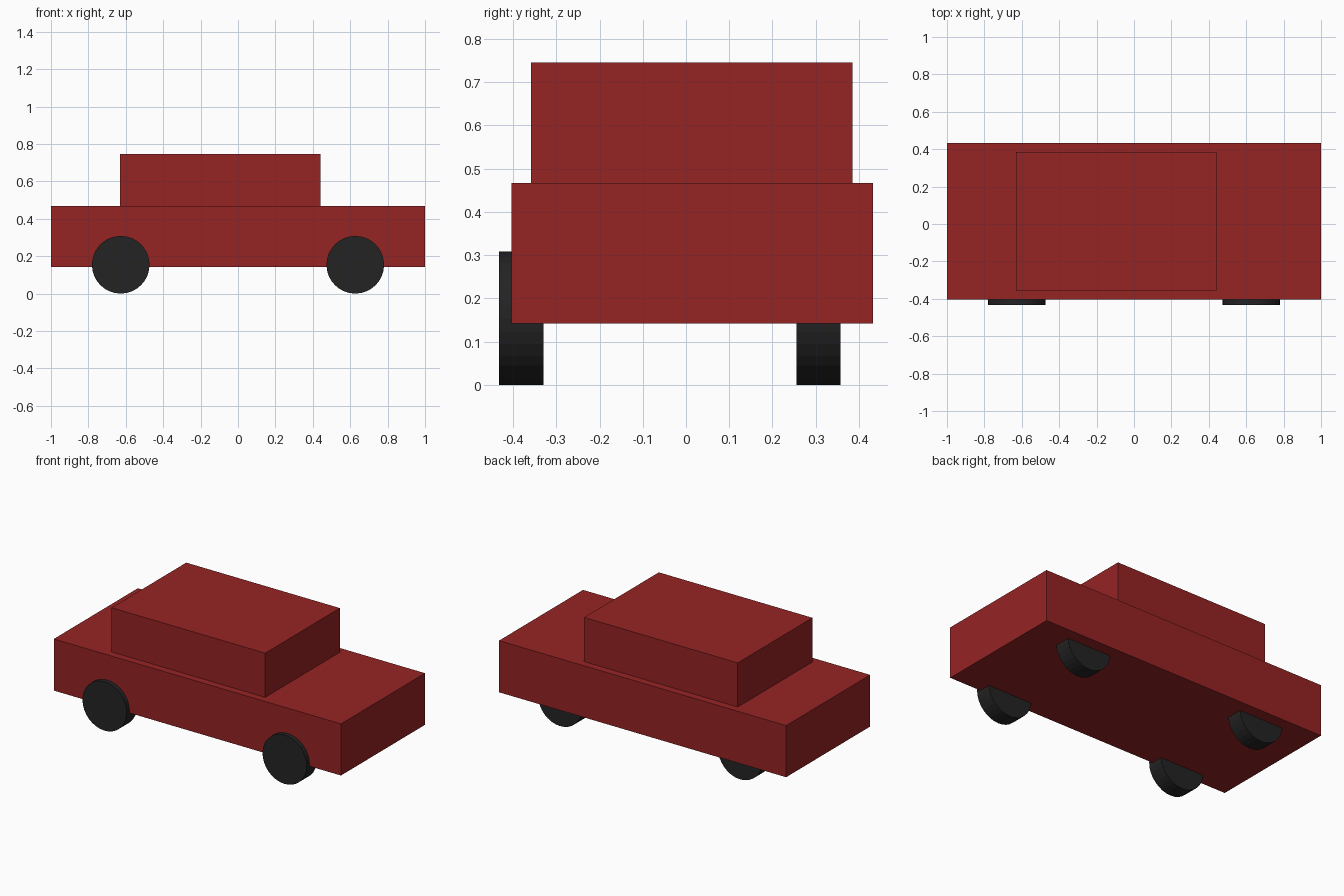
import bpy
import math

if "Cube" in bpy.data.objects:
    bpy.data.objects.remove(bpy.data.objects["Cube"])


def material(name, color):
    m = bpy.data.materials.new(name)
    m.diffuse_color = (*color, 1.0)
    m.use_nodes = True
    m.node_tree.nodes["Principled BSDF"].inputs["Base Color"].default_value = m.diffuse_color
    return m


red = material("dark red paint", (0.305, 0.0168, 0.0175))
black = material("black rubber", (0.0170, 0.0170, 0.0170))


def box(name, lo, hi, mat):
    """Box spanning two opposite corners."""
    bpy.ops.mesh.primitive_cube_add(size=1, location=[(a + b) / 2 for a, b in zip(lo, hi)])
    ob = bpy.context.object
    ob.name = name
    ob.scale = [b - a for a, b in zip(lo, hi)]
    bpy.ops.object.transform_apply(location=False, rotation=False, scale=True)
    ob.data.materials.append(mat)
    return ob


# Lower body and cabin
box("body", (-1.0, -0.404, 0.142), (1.0, 0.432, 0.467), red)
box("cabin", (-0.63, -0.358, 0.467), (0.44, 0.385, 0.745), red)

# Wheels: the front pair sticks out, the back pair sits under the body
RADIUS, WIDTH = 0.154, 0.102
for side, y in (("front", -0.381), ("back", 0.306)):
    for end, x in (("left", -0.627), ("right", 0.627)):
        bpy.ops.mesh.primitive_cylinder_add(
            vertices=32, radius=RADIUS, depth=WIDTH,
            location=(x, y, RADIUS), rotation=(math.pi / 2, 0, 0))
        wheel = bpy.context.object
        wheel.name = f"{side}_{end}_wheel"
        wheel.data.materials.append(black)
